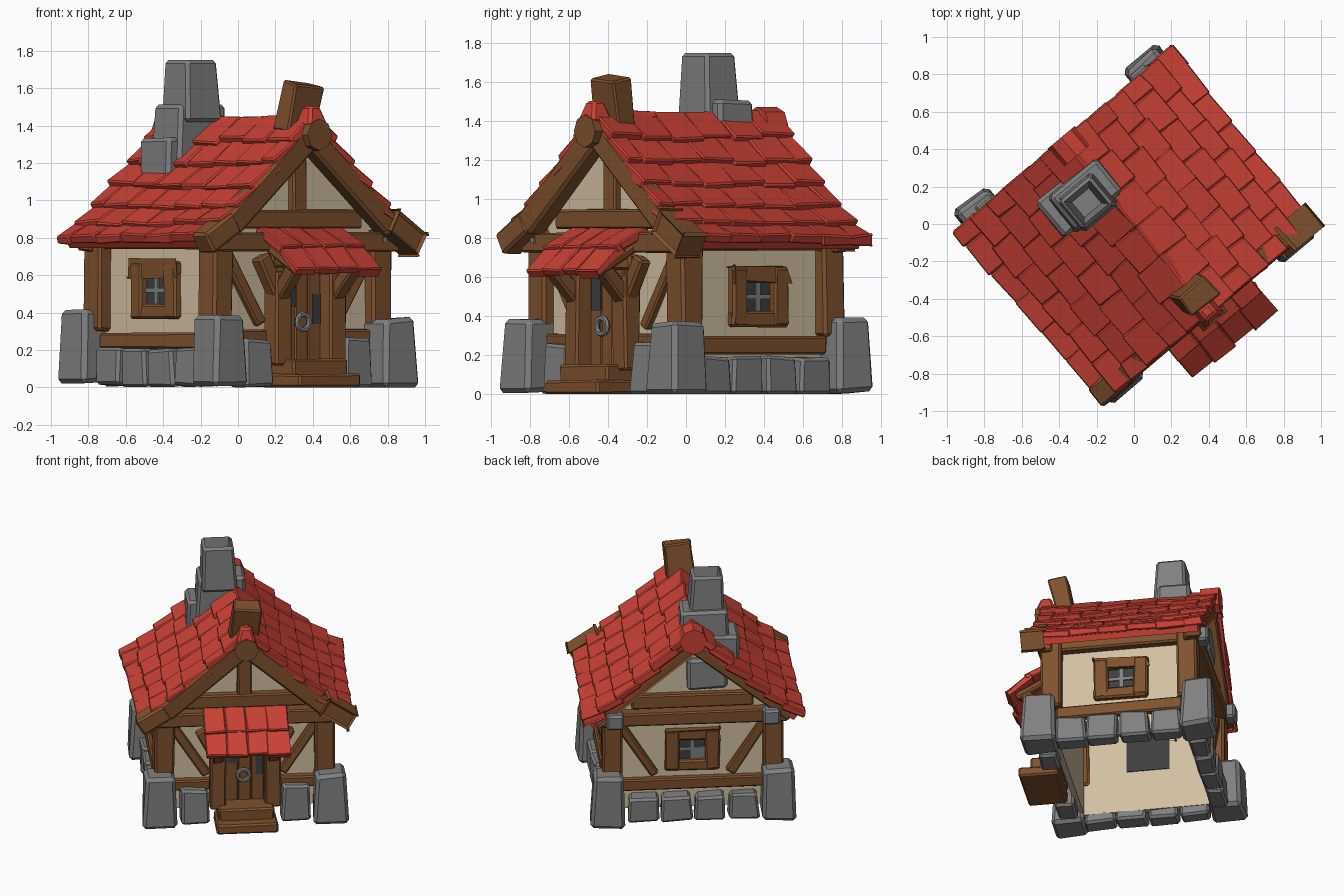
import bpy, bmesh, math, random
from mathutils import Matrix, Vector

if "Cube" in bpy.data.objects:
    bpy.data.objects.remove(bpy.data.objects["Cube"])

random.seed(4)
ROT = Matrix.Rotation(math.radians(40), 4, 'Z')   # the house stands turned on its plot
X, Y = Vector((1, 0, 0)), Vector((0, 1, 0))


def material(name, col):
    m = bpy.data.materials.new(name)
    m.diffuse_color = (*col, 1)
    m.use_nodes = True
    m.node_tree.nodes["Principled BSDF"].inputs["Base Color"].default_value = m.diffuse_color
    return m


RED = material("red tiles", (0.59, 0.053, 0.035))
WOOD = material("brown wood", (0.215, 0.083, 0.027))
CREAM = material("cream plaster", (0.64, 0.52, 0.36))
STONE = material("grey stone", (0.215, 0.215, 0.215))
DARK = material("dark glass", (0.05, 0.05, 0.055))


def finish(name, bm, mat):
    bmesh.ops.recalc_face_normals(bm, faces=bm.faces[:])
    bm.transform(ROT)
    me = bpy.data.meshes.new(name)
    bm.to_mesh(me)
    bm.free()
    me.materials.append(mat)
    ob = bpy.data.objects.new(name, me)
    bpy.context.collection.objects.link(ob)
    return ob


def box(c, s, taper=1.0):
    return Matrix.Translation(c), s, taper


def span(lo, hi, taper=1.0):
    lo, hi = Vector(lo), Vector(hi)
    return box((lo + hi) / 2, hi - lo, taper)


def beam(p1, p2, w, d, hint=Y):
    """Box along p1-p2; d is its size along hint, w its size across."""
    p1, p2 = Vector(p1), Vector(p2)
    z = (p2 - p1).normalized()
    x = hint.cross(z).normalized()
    y = z.cross(x)
    m = Matrix((x, y, z)).transposed().to_4x4()
    m.translation = (p1 + p2) / 2
    return m, (w, d, (p2 - p1).length), 1.0


def make(name, mat, parts, bevel=0.012, jitter=0.0):
    bm = bmesh.new()
    for m, s, t in parts:
        for v in bmesh.ops.create_cube(bm, size=1)["verts"]:
            k = t if v.co.z > 0 else 1
            p = m @ Vector((v.co.x * s[0] * k, v.co.y * s[1] * k, v.co.z * s[2]))
            v.co = p + Vector([random.uniform(-jitter, jitter) for _ in range(3)])
            v.co.z = max(v.co.z, 0)
    if bevel:
        bmesh.ops.bevel(bm, geom=bm.edges[:], offset=bevel, segments=1, affect='EDGES')
    return finish(name, bm, mat)


# Plaster walls: two gable ends and two sides, hollow inside
for name, y in (("front_gable_wall", -0.48), ("back_gable_wall", 0.44)):
    bm = bmesh.new()
    prof = [(-.53, .08), (.53, .08), (.53, .88), (0, 1.38), (-.53, .88)]
    f = bm.faces.new([bm.verts.new((u, y, z)) for u, z in prof])
    ext = bmesh.ops.extrude_face_region(bm, geom=[f])["geom"]
    bmesh.ops.translate(bm, vec=(0, .04, 0), verts=[g for g in ext if isinstance(g, bmesh.types.BMVert)])
    finish(name, bm, CREAM)
make("side_walls", CREAM, [box((s * .53, 0, .46), (.04, .94, .78)) for s in (-1, 1)], 0)

# Corner stones and foundation rows
corners = [(a, b) for a in (-1, 1) for b in (-1, 1)]
make("corner_stones", STONE,
     [box((a * .59, b * .55, .2 + .01 * b - .01 * a), (.24, .24, .38), .84) for a, b in corners], .024, .01)
rows = [box((s * .58, -.335 + i * .222, .1 - s * .008), (.13, .21, .2), .92) for s in (-1, 1) for i in range(4)]
rows += [box((-.35 + i * .23, .52, .1), (.215, .13, .18), .92) for i in range(4)]
rows += [box((s * .35, -.53, .13), (.2, .13, .26), .9) for s in (-1, 1)]
make("foundation_stones", STONE, rows, .016, .01)

# Timber frame: posts, sills, plates, ties, braces
make("corner_posts", WOOD, [box((a * .555, b * .475, .56), (.14, .14, .52)) for a, b in corners], .015, .006)
make("side_beams", WOOD,
     [box((s * .56, 0, z), (.09, 1.0 + e, h)) for s in (-1, 1) for z, h, e in ((.25, .09, -.12), (.79, .1, .1))],
     .012, .005)
make("plate_end_stones", STONE, [box((s * .54, .57, .79), (.12, .1, .11)) for s in (-1, 1)], .015)
gable = []
for s in (-1, 1):
    y = s * .49
    gable += [box((0, y + s * .02, .78), (1.3, .1, .1)), box((0, y, .9), (.84, .08, .1)),
              beam((-.53, y, .27), (-.22 if s < 0 else .53, y, .27), .08, .07)]
    for a in (-1, 1):
        gable.append(beam((a * .5, y, .72), (a * .26, y, .34), .065, .05))
gable += [beam((.22, -.49, .27), (.53, -.49, .27), .08, .07),
          box((0, -.49, 1.1), (.1, .06, .4))]
make("gable_timbers", WOOD, gable, .01, .005)
make("beam_rivets", STONE, [box((a * .55, -.562, .79), (.03, .02, .03)) for a in (-1, 1)], 0)

# Rafters at both gable ends
make("front_rafters", WOOD,
     [beam((0, -.58, 1.345), (a * .56, -.58, .86), .13, .11) for a in (-1, 1)]
     + [beam((a * .54, -.58, .885), (a * .735, -.58, .765), .125, .13) for a in (-1, 1)], .015, .005)
make("back_rafters", WOOD, [beam((0, .53, 1.32), (a * .68, .53, .77), .08, .08) for a in (-1, 1)], .01)


# Windows: frame outside the wall, dark pane through it, inner opening and bars
def window(name, c, axis, z):
    across = Y if axis == X else X
    c = Vector((c[0], c[1], z))
    out = axis * (1 if c.dot(axis) > 0 else -1)
    up = Vector((0, 0, 1))
    bars = []
    for s in (-1, 1):
        e = c + out * .025 + across * s * .138
        bars.append(beam(e - up * .15, e + up * .15, .1, .08, axis))
        e = c + out * .025 + up * s * .115
        bars.append(beam(e - across * .19, e + across * .19, .08, .07, axis))
    make(name + "_frame", WOOD, bars, .012, .005)
    e = c - out * .022
    make(name + "_pane", DARK, [beam(c - up * .09, c + up * .09, .2, .05, axis),
                                beam(e - up * .14, e + up * .14, .3, .008, axis)], 0)
    e = c + out * .03
    make(name + "_bars", STONE, [beam(e - up * .08, e + up * .08, .03, .01, axis),
                                 beam(e - across * .09, e + across * .09, .025, .01, axis)], 0)


window("left_window", (-.53, .01), X, .52)
window("right_window", (.53, .01), X, .5)
window("back_window", (0, .46), Y, .52)
make("back_window_slab", STONE, [box((-.04, .489, .485), (.1, .008, .08))], 0)

# Door with ring, frame posts, forked braces and steps
make("door", WOOD, [box((-.09 + i * .09, -.505, .4), (.088, .05, .56)) for i in range(3)], .006)
make("door_panes", DARK, [box((-.08, -.532, .52), (.07, .008, .18)), box((.1, -.532, .42), (.05, .008, .16))], 0)
bpy.ops.mesh.primitive_torus_add(major_segments=12, minor_segments=6, major_radius=.042, minor_radius=.015,
                                 location=(0, 0, 0))
ring = bpy.context.object
ring.name = "door_ring"
ring.matrix_world = ROT @ Matrix.Translation((-.01, -.555, .35)) @ Matrix.Rotation(math.pi / 2, 4, 'X')
ring.data.materials.append(STONE)
porch = []
for a in (-1, 1):
    porch += [box((a * .19, -.56, .37), (.11, .11, .5)),
              beam((a * .19, -.56, .48), (a * .31, -.55, .7), .08, .08),
              beam((a * .19, -.56, .48), (a * .2, -.74, .66), .08, .08, X),
              beam((a * .22, -.5, .77), (a * .22, -.78, .62), .05, .06, X)]
make("porch_posts", WOOD, porch + [box((0, -.55, .68), (.5, .08, .08))], .012, .005)
make("porch_steps", WOOD, [span((-.21, -.77, 0), (.21, -.5, .07)), span((-.19, -.69, .05), (.19, -.5, .15))],
     .012, .006)
tiles = []
for i in range(4):
    u = -.215 + i * .143
    end = random.uniform(-.84, -.8)
    tiles += [beam((u, -.49, .84), (u, -.71, .74), .045, .147, X),
              beam((u, -.67, .755), (u, end, .62), .045, .147, X)]
make("porch_roof", RED, tiles, .007, .006)

# Main roof: slightly hollow slope, with rows of staggered tiles
PROFILE = [(0, 1.475), (.25, 1.22), (.57, .925), (.85, .725)]


def slope(u):
    for (a, za), (b, zb) in zip(PROFILE, PROFILE[1:]):
        if u <= b:
            return za + (zb - za) * (u - a) / (b - a)
    return PROFILE[-1][1]


U = [0, .13, .26, .39, .51, .63, .73]
slab, tiles = [], []
for s in (-1, 1):
    for a, b in ((0, .25), (.25, .57), (.57, .71)):
        slab.append(beam((s * a, -.01, slope(a) - .06), (s * b, -.01, slope(b) - .06), .05, 1.16))
    for r in range(6):
        step = 1.22 / 6
        cuts = [-.63] + [-.63 + step * (i + (.5 if r % 2 else 1)) for i in range(6 if r % 2 else 5)] + [.59]
        for v0, v1 in zip(cuts, cuts[1:]):
            v = (v0 + v1) / 2
            sag = .02 * (1 - (v / .6) ** 2) * (1 - r / 6)
            lo = U[r + 1] + .02 + random.uniform(-.012, .012)
            if r == 5:                       # rafter ends show at the front corners
                lo += (-.1 if s < 0 else -.05) if v0 < -.6 else .02 if v1 > .55 else 0
            tiles.append(beam((s * (U[r] - .02), v, slope(U[r]) - .025 - sag),
                              (s * lo, v, slope(lo) + .001 - sag), .05, v1 - v0 + .006))
make("roof_base", RED, slab, 0)
make("roof_tiles", RED, tiles, .008, .008)


# Ridge ends: wooden log in front with a red cap, red round end at the back
def log(name, mat, y, z, r, length):
    bm = bmesh.new()
    bmesh.ops.create_cone(bm, cap_ends=True, segments=8, radius1=r, radius2=r, depth=length,
                          matrix=Matrix.Translation((0, y, z)) @ Matrix.Rotation(math.pi / 2, 4, 'X'))
    finish(name, bm, mat)


log("front_ridge_log", WOOD, -.58, 1.35, .085, .2)
log("back_ridge_end", RED, .54, 1.38, .095, .13)
make("front_ridge_cap", RED, [box((0, -.61, 1.45), (.14, .14, .11), .5)], .015)
make("ridge_post", WOOD, [beam((0, -.47, 1.36), (.02, -.52, 1.625), .2, .12)], .01, .01)

# Chimney: stepped base, gable stone, tapered hollow stack
make("chimney_base", STONE, [span((-.28, .165, 1.1), (.08, .415, 1.51), .92),
                             span((-.335, .175, 1.0), (-.05, .43, 1.34), .95),
                             span((-.25, .35, .98), (.04, .53, 1.2))], .02, .01)
bm = bmesh.new()
for v in bmesh.ops.create_cube(bm, size=1)["verts"]:
    k, lean = (.92, -.008) if v.co.z > 0 else (1.08, 0)
    v.co = (-.113 + lean + v.co.x * .23 * k, .25 + v.co.y * .215 * k, 1.585 + v.co.z * .33)
bmesh.ops.bevel(bm, geom=bm.edges[:], offset=.018, segments=1, affect='EDGES')
top = max(bm.faces, key=lambda f: f.calc_center_median().z)
bmesh.ops.inset_individual(bm, faces=[top], thickness=.04)
bmesh.ops.translate(bm, verts=top.verts[:], vec=(0, 0, -.2))
finish("chimney_stack", bm, STONE)
